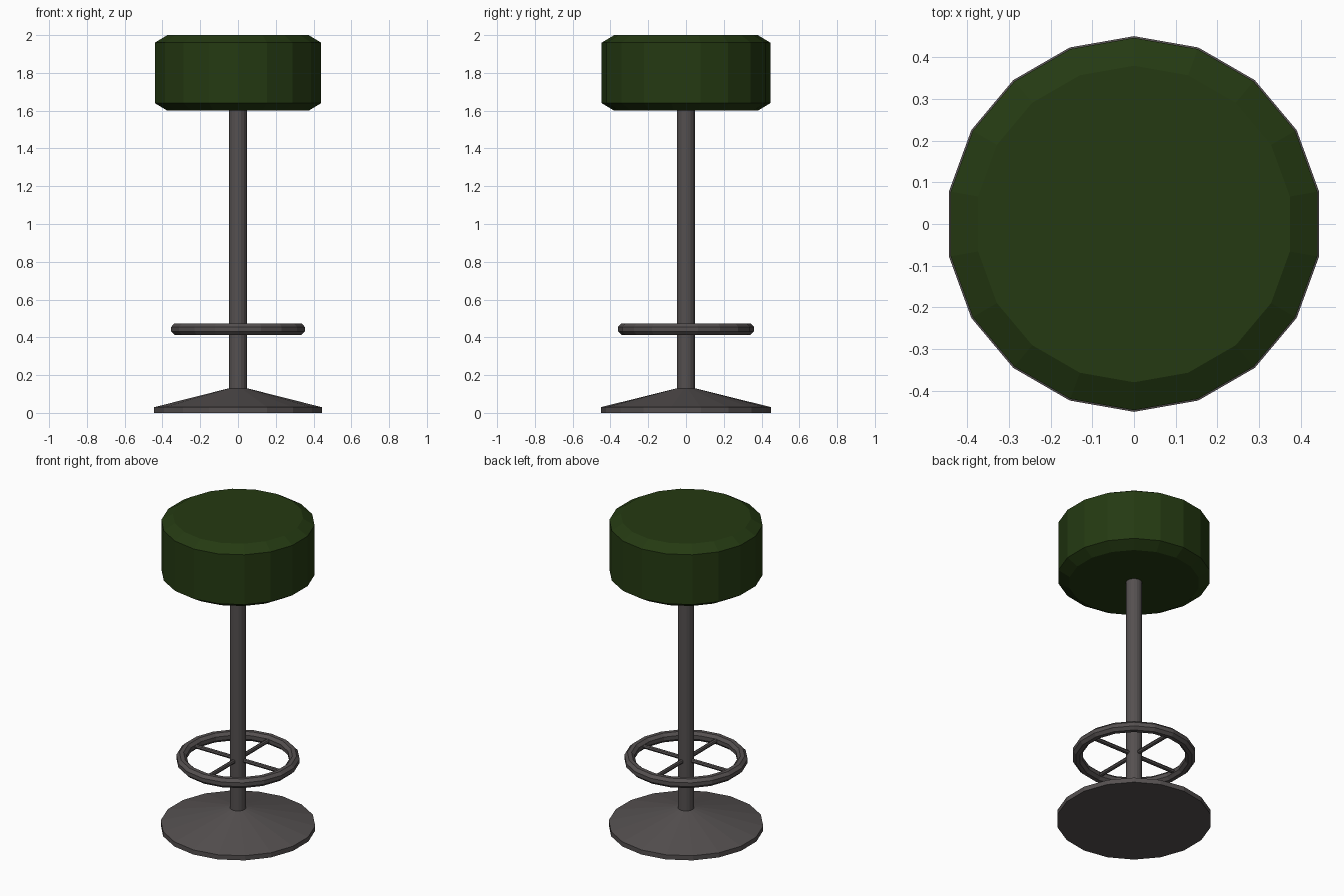
import bpy, bmesh
from math import sin, cos, pi

if "Cube" in bpy.data.objects:
    bpy.data.objects.remove(bpy.data.objects["Cube"])

SIDES = 18


def material(name, rgb):
    m = bpy.data.materials.new(name)
    m.diffuse_color = (*rgb, 1)
    m.use_nodes = True
    m.node_tree.nodes["Principled BSDF"].inputs["Base Color"].default_value = m.diffuse_color
    return m


green = material("green_padding", (0.018, 0.042, 0.006))
metal = material("dark_metal", (0.09, 0.08, 0.08))


def lathe(name, profile, mat, ring=False):
    """Turn (radius, z) points around z; cap the ends, or close the section into a ring."""
    bm = bmesh.new()
    rows = []
    for r, z in profile:
        rows.append([bm.verts.new((r * cos(pi / 2 + 2 * pi * i / SIDES),
                                   r * sin(pi / 2 + 2 * pi * i / SIDES), z))
                     for i in range(SIDES)])
    pairs = list(zip(rows, rows[1:]))
    if ring:
        pairs.append((rows[-1], rows[0]))
    else:
        bm.faces.new(rows[0])
        bm.faces.new(rows[-1])
    for a, b in pairs:
        for i in range(SIDES):
            j = (i + 1) % SIDES
            bm.faces.new((a[i], a[j], b[j], b[i]))
    bmesh.ops.recalc_face_normals(bm, faces=bm.faces)
    me = bpy.data.meshes.new(name)
    bm.to_mesh(me)
    bm.free()
    me.materials.append(mat)
    ob = bpy.data.objects.new(name, me)
    bpy.context.collection.objects.link(ob)
    return ob


# Padded seat with chamfered rims
lathe("seat", [(0.38, 1.6), (0.447, 1.64), (0.447, 1.96), (0.38, 2.0)], green)

# Pole and conical foot
lathe("pole", [(0.048, 0.1), (0.048, 1.61)], metal)
lathe("base", [(0.451, 0), (0.451, 0.03), (0.05, 0.13)], metal)

# Foot ring
RING_Z, RING_R, TUBE = 0.443, 0.33, 0.032
lathe("foot_ring", [(RING_R + TUBE * cos(2 * pi * k / 8 + pi / 8),
                     RING_Z + TUBE * sin(2 * pi * k / 8 + pi / 8)) for k in range(8)],
      metal, ring=True)

# Two crossing bars that carry the foot ring
for name, rot in (("spoke_side", (0, pi / 2, 0)), ("spoke_front", (pi / 2, 0, 0))):
    bpy.ops.mesh.primitive_cylinder_add(vertices=8, radius=0.013, depth=2 * RING_R,
                                        location=(0, 0, RING_Z), rotation=rot)
    bpy.context.object.name = name
    bpy.context.object.data.materials.append(metal)
